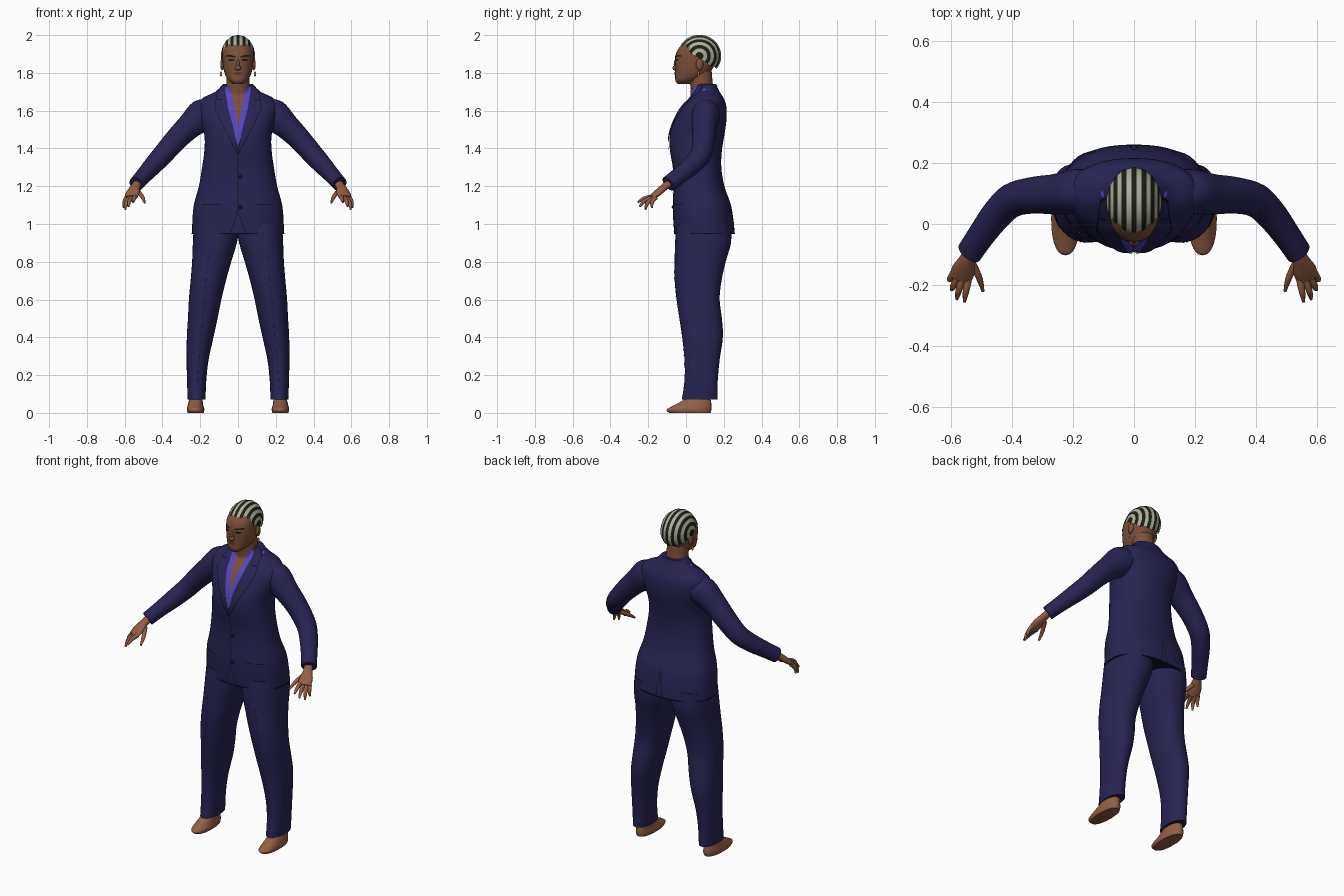
import bpy
import bmesh
from math import acos, cos, sin, pi, radians
from mathutils import Vector, Matrix
from mathutils.bvhtree import BVHTree

if "Cube" in bpy.data.objects:
    bpy.data.objects.remove(bpy.data.objects["Cube"])


def material(name, red, green, blue):
    mat = bpy.data.materials.new(name)
    mat.use_nodes = True
    mat.diffuse_color = (red, green, blue, 1)
    shader = mat.node_tree.nodes["Principled BSDF"]
    shader.inputs["Base Color"].default_value = (red, green, blue, 1)
    shader.inputs["Roughness"].default_value = 0.8
    return mat


navy = material("navy cloth", 0.02, 0.018, 0.085)
seam = material("dark seam", 0.006, 0.006, 0.02)
purple = material("purple shirt", 0.1, 0.06, 0.5)
skin = material("brown skin", 0.29, 0.115, 0.058)
face_skin = material("deep brown skin", 0.2, 0.08, 0.042)
lip = material("lip brown", 0.12, 0.035, 0.025)
black = material("black hair", 0.012, 0.013, 0.006)
pale = material("pale parting", 0.42, 0.42, 0.36)
gold = material("gold", 0.5, 0.3, 0.06)


def finish(name, bm, *mats):
    """Turn a bmesh into a smooth shaded object."""
    bmesh.ops.recalc_face_normals(bm, faces=bm.faces)
    mesh = bpy.data.meshes.new(name)
    bm.to_mesh(mesh)
    bm.free()
    for mat in mats:
        mesh.materials.append(mat)
    for poly in mesh.polygons:
        poly.use_smooth = True
    mesh.set_sharp_from_angle(angle=radians(50))
    obj = bpy.data.objects.new(name, mesh)
    bpy.context.collection.objects.link(obj)
    return obj


def boxes(rows):
    """Level cross-sections from (x min, x max, y min, y max, z)."""
    return [(Vector(((a + b) / 2, (c + d) / 2, z)), Vector(((b - a) / 2, 0, 0)),
             Vector((0, (d - c) / 2, 0))) for a, b, c, d, z in rows]


def tube(rows, hint):
    """Cross-sections square to a path of (x, y, z, radius along hint, other radius)."""
    points = [Vector(row[:3]) for row in rows]
    sections = []
    for i, row in enumerate(rows):
        along = (points[min(i + 1, len(rows) - 1)] - points[max(i - 1, 0)]).normalized()
        u = Vector(hint)
        u = (u - along * u.dot(along)).normalized()
        sections.append((points[i], u * row[3], along.cross(u) * row[4]))
    return sections


def mirrored(sections, side):
    return [tuple(Vector((v.x * side, v.y, v.z)) for v in s) for s in sections]


def spline(a, b, c, d, t):
    return b + (c - a) * (t / 2) + (a * 2 - b * 5 + c * 4 - d) * (t * t / 2) \
        + (b * 3 - a - c * 3 + d) * (t ** 3 / 2)


def loft(name, sections, mat, sides=28, power=2.0, steps=4):
    """Skin a smooth surface over the cross-sections."""
    last = len(sections) - 1
    dense = []
    for i in range(last):
        four = [sections[max(0, min(last, i + k))] for k in (-1, 0, 1, 2)]
        for step in range(steps):
            dense.append([spline(*part, step / steps) for part in zip(*four)])
    dense.append(sections[last])
    bm = bmesh.new()
    rings = []
    for centre, u, v in dense:
        ring = []
        for k in range(sides):
            c, s = cos(2 * pi * k / sides), sin(2 * pi * k / sides)
            c = abs(c) ** (2 / power) * (1 if c > 0 else -1)
            s = abs(s) ** (2 / power) * (1 if s > 0 else -1)
            ring.append(bm.verts.new(centre + u * c + v * s))
        rings.append(ring)
    for low, high in zip(rings, rings[1:]):
        for k in range(sides):
            j = (k + 1) % sides
            bm.faces.new((low[k], low[j], high[j], high[k]))
    bm.faces.new(rings[0])
    bm.faces.new(rings[-1])
    return finish(name, bm, mat)


def ball(name, centre, size, mat):
    bm = bmesh.new()
    bmesh.ops.create_uvsphere(bm, u_segments=16, v_segments=10, radius=1)
    bmesh.ops.transform(bm, matrix=Matrix.Translation(centre) @ Matrix.Diagonal((*size, 1)), verts=bm.verts)
    return finish(name, bm, mat)


def plate(name, rows, mat, targets, lift=0.003, side=1, back=False, steps=8, columns=6):
    """Lay a thin sheet, given as rows of (z, x from, x to), on the targets."""
    trees = [BVHTree.FromPolygons([v.co for v in o.data.vertices],
                                  [p.vertices for p in o.data.polygons]) for o in targets]
    way = -1 if back else 1
    lines = [Vector(a).lerp(Vector(b), k / steps) for a, b in zip(rows, rows[1:]) for k in range(steps + 1)]
    bm = bmesh.new()
    grid = []
    for z, left, right in lines:
        line = []
        for k in range(columns + 1):
            x = side * (left + (right - left) * k / columns)
            hits = [t.ray_cast(Vector((x, -3 * way, z)), Vector((0, way, 0)))[0] for t in trees]
            ys = [h.y * way for h in hits if h]
            line.append(bm.verts.new((x, (min(ys) - lift) * way, z)) if ys else None)
        grid.append(line)
    for low, high in zip(grid, grid[1:]):
        for k in range(columns):
            corners = (low[k], low[k + 1], high[k + 1], high[k])
            if all(corners):
                bm.faces.new(corners)
    bmesh.ops.remove_doubles(bm, verts=bm.verts, dist=0.0001)
    return finish(name, bm, mat)


# Jacket body, hem and neck
jacket = loft("jacket", boxes([
    (-.243, .243, -.062, .258, .95), (-.241, .241, -.068, .25, 1.03), (-.232, .232, -.07, .235, 1.11),
    (-.207, .207, -.066, .203, 1.2), (-.19, .19, -.07, .187, 1.3), (-.178, .178, -.085, .19, 1.39),
    (-.178, .178, -.085, .203, 1.47), (-.2, .2, -.06, .214, 1.55), (-.212, .212, -.022, .214, 1.62),
    (-.19, .19, .02, .2, 1.665), (-.12, .12, .045, .178, 1.7), (-.08, .08, .055, .16, 1.74)]),
    navy, sides=48, power=2.3)
loft("jacket_hem", boxes([(-.245, .245, -.064, .26, .948), (-.245, .245, -.064, .26, .953)]),
     seam, sides=48, power=2.3, steps=1)
neck = loft("neck", boxes([(-.07, .07, .03, .16, 1.6), (-.068, .068, .028, .152, 1.68),
                           (-.062, .062, .022, .142, 1.74), (-.06, .06, .01, .135, 1.82)]), face_skin)

# Head and features
head = loft("head", boxes([
    (-.026, .026, -.045, .02, 1.742), (-.05, .05, -.056, .06, 1.76), (-.068, .068, -.057, .115, 1.79),
    (-.078, .078, -.057, .145, 1.83), (-.082, .082, -.058, .165, 1.87), (-.082, .082, -.05, .165, 1.91),
    (-.07, .07, -.022, .15, 1.95), (-.04, .04, .02, .11, 1.98)]), face_skin, power=2.2)
ball("nose", (0, -.056, 1.826), (.017, .016, .014), face_skin)
ball("nose_bridge", (0, -.053, 1.846), (.009, .012, .028), face_skin)
plate("lips", [(1.806, -.008, .008), (1.8, -.026, .026), (1.79, -.012, .012)], lip, [head])
for side, word in ((1, "left"), (-1, "right")):
    plate(word + "_eyebrow", [(1.894, .035, .058), (1.888, .014, .066), (1.882, .012, .03)], black, [head], side=side)
    plate(word + "_eye", [(1.874, .024, .044), (1.868, .016, .054), (1.862, .026, .046)], black, [head], side=side)
    ball(word + "_ear", (side * .083, .072, 1.845), (.011, .02, .032), face_skin)
    ball(word + "_earring", (side * .09, .065, 1.795), (.006, .006, .014), gold)

# Braided hair: bands run front to back over an ellipsoid cap
BANDS = 17
hair_centre, hair_size = Vector((0, .071, 1.89)), Vector((.09, .114, .11))
bm = bmesh.new()
bmesh.ops.create_uvsphere(bm, u_segments=48, v_segments=BANDS * 2, radius=1)
bmesh.ops.rotate(bm, matrix=Matrix.Rotation(pi / 2, 3, "Y"), verts=bm.verts)
for face in bm.faces:
    across = max(-1, min(1, face.calc_center_median().x))
    face.material_index = int(acos(across) / pi * BANDS) % 2
for vert in bm.verts:
    band = acos(max(-1, min(1, vert.co.x))) / pi * BANDS
    vert.co = hair_centre + vert.co * hair_size * (1 + .012 * cos(pi * (band - .5)))
below = [f for f in bm.faces
         if f.calc_center_median().z < 1.92 - .62 * f.calc_center_median().y]
bmesh.ops.delete(bm, geom=below, context="FACES")
finish("braided_hair", bm, black, pale)

# Open neckline, shirt, lapels, front edge and back vent
chest = [jacket, neck]
plate("bare_chest", [(1.71, -.05, .05), (1.52, -.003, .003)], face_skin, chest, .003, steps=20)
for side, word in ((1, "left"), (-1, "right")):
    plate(word + "_shirt_edge", [(1.725, .04, .078), (1.62, .02, .06), (1.52, .001, .032), (1.42, 0, .004)],
          purple, chest, .005, side)
    plate(word + "_lapel_edge", [(1.735, .068, .083), (1.7, .068, .112), (1.61, .054, .125), (1.5, .024, .072),
                                 (1.37, 0, .005)], seam, chest, .006, side)
    plate(word + "_lapel", [(1.735, .066, .082), (1.7, .066, .108), (1.612, .052, .121), (1.5, .022, .068),
                            (1.38, 0, .003)], navy, chest, .009, side)
    plate(word + "_lapel_notch", [(1.662, .085, .118), (1.657, .085, .118)], seam, chest, .0095, side, steps=1)
    plate(word + "_pocket", [(1.106, .095, .19), (1.101, .095, .19)], seam, [jacket], side=side, steps=1)
    plate(word + "_front_corner", [(1.06, 0, .004), (.952, .04, .045)], seam, [jacket], side=side)
    plate(word + "_vent_edge", [(1.1, 0, .004), (.952, .018, .023)], seam, [jacket], side=side, back=True)
    ball(word + "_shirt_collar", (side * .094, .1, 1.704), (.016, .02, .014), purple)
plate("front_edge", [(1.38, -.002, .002), (1.06, -.002, .002)], seam, [jacket])
for height in (1.09, 1.25):
    ball("jacket_button", (.012, -.07, height), (.009, .006, .009), seam)

# Sleeves, hands, trouser legs and feet, mirrored left and right
arm = tube([(.12, .11, 1.6, .07, .07), (.19, .105, 1.575, .074, .085), (.26, .097, 1.515, .066, .068),
            (.33, .094, 1.445, .06, .06), (.4, .077, 1.365, .056, .055), (.45, .03, 1.31, .051, .05),
            (.5, -.037, 1.255, .046, .043), (.538, -.093, 1.212, .044, .04)], (0, 1, 0))
palm = tube([(.525, -.075, 1.225, .024, .02), (.545, -.115, 1.195, .026, .019),
             (.558, -.15, 1.165, .038, .017), (.568, -.18, 1.14, .036, .013)], (1, .4, 0))
fingers = {"thumb": ((.53, -.125, 1.175), (.505, -.18, 1.14), (.494, -.22, 1.112)),
           "index_finger": ((.542, -.18, 1.145), (.55, -.222, 1.135), (.555, -.255, 1.115)),
           "middle_finger": ((.56, -.178, 1.14), (.574, -.22, 1.122), (.58, -.246, 1.092)),
           "ring_finger": ((.576, -.172, 1.137), (.592, -.205, 1.11), (.597, -.215, 1.075)),
           "little_finger": ((.59, -.16, 1.14), (.602, -.18, 1.115), (.605, -.18, 1.085))}
leg = boxes([(.172, .266, -.022, .166, .07), (.168, .27, -.008, .168, .17), (.156, .272, -.008, .178, .28),
             (.13, .271, -.02, .195, .4), (.108, .265, -.035, .19, .5), (.088, .26, -.05, .178, .6),
             (.064, .251, -.06, .188, .7), (.036, .243, -.06, .21, .8), (.006, .239, -.058, .238, .9),
             (-.01, .234, -.05, .238, 1)])
foot = boxes([(.182, .266, -.09, .13, 0), (.178, .271, -.102, .135, .018), (.184, .266, -.06, .135, .042),
              (.188, .258, -.005, .13, .075), (.19, .25, .035, .125, .13)])
for side, word in ((1, "left"), (-1, "right")):
    loft(word + "_sleeve", mirrored(arm, side), navy)
    loft(word + "_palm", mirrored(palm, side), skin, sides=16)
    for finger, joints in fingers.items():
        path = [(*joint, size, size) for joint, size in zip(joints, (.012, .0105, .005))]
        loft(word + "_" + finger, mirrored(tube(path, (1, .4, 0)), side), skin, sides=10)
    trouser = loft(word + "_trouser_leg", mirrored(leg, side), navy, sides=36, power=2.2)
    loft(word + "_foot", mirrored(foot, side), skin, power=2.3)
    # Dashed crease down the front of the leg
    for dash in range(18):
        height = .12 + dash * .041
        x = .218 - (height - .1) * .085
        plate(word + "_crease", [(height, x, x + .004), (height + .022, x, x + .004)],
              seam, [trouser], side=side, steps=2, columns=1)
